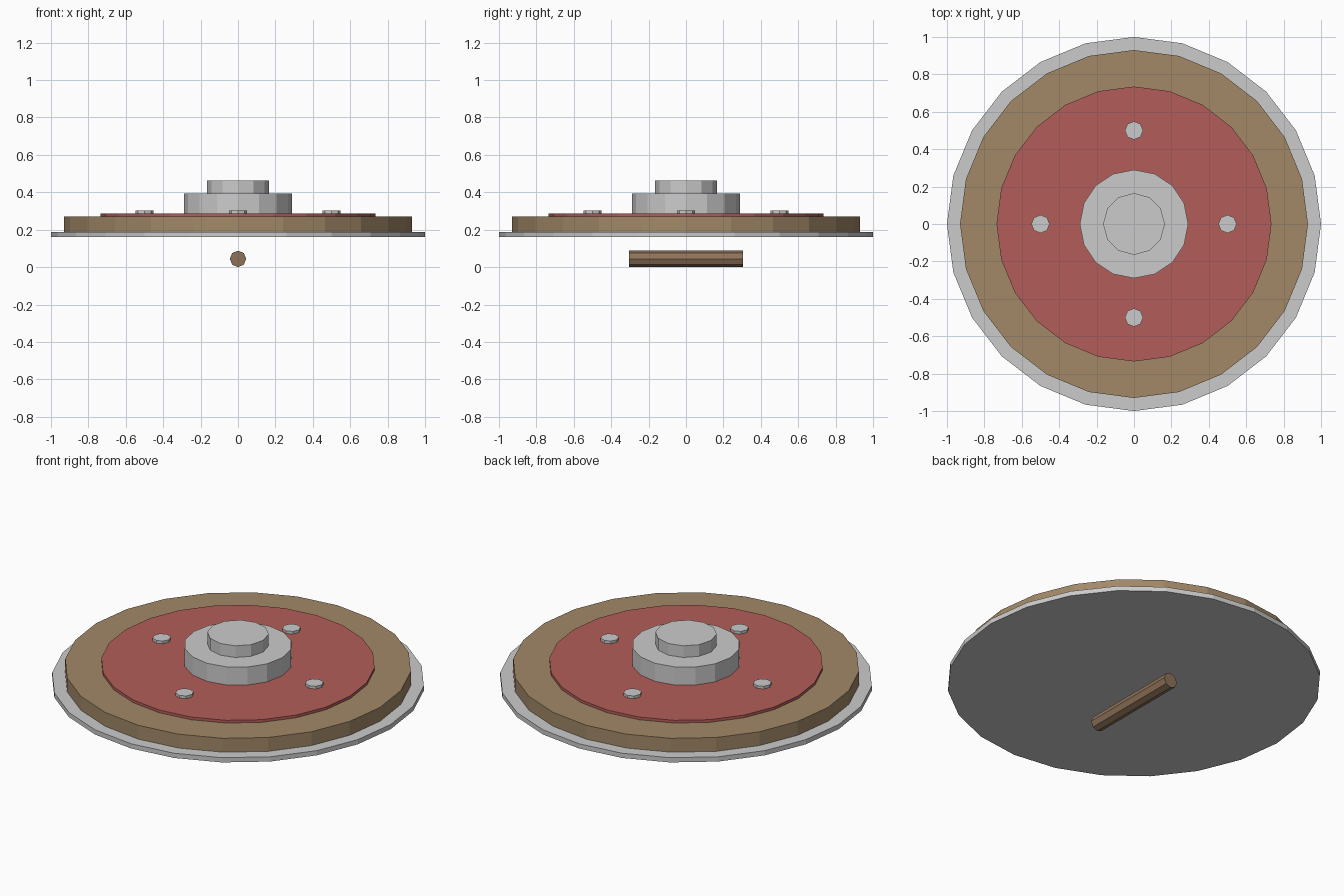
import bpy
from math import radians, sin, cos, pi

if "Cube" in bpy.data.objects:
    bpy.data.objects.remove(bpy.data.objects["Cube"])


def material(name, rgb):
    m = bpy.data.materials.new(name)
    m.diffuse_color = (*rgb, 1)
    m.use_nodes = True
    m.node_tree.nodes["Principled BSDF"].inputs["Base Color"].default_value = m.diffuse_color
    return m


tan = material("tan", (0.36, 0.25, 0.14))
red = material("red", (0.45, 0.11, 0.10))
wood = material("brown", (0.27, 0.17, 0.10))


def disc(name, sides, radius, z0, z1, mat=None, x=0, y=0):
    bpy.ops.mesh.primitive_cylinder_add(vertices=sides, radius=radius, depth=z1 - z0,
                                        location=(x, y, (z0 + z1) / 2))
    ob = bpy.context.object
    ob.name = name
    if mat:
        ob.data.materials.append(mat)
    return ob


# Stacked discs
disc("base_plate", 24, 1.0, 0.16, 0.188)
disc("body_ring", 24, 0.93, 0.188, 0.27, tan)
disc("top_plate", 24, 0.735, 0.27, 0.286, red)

# Centre hub and cap
disc("hub", 16, 0.29, 0.286, 0.393)
disc("hub_cap", 12, 0.165, 0.393, 0.462)

# Four bolts around the hub
for i in range(4):
    a = i * pi / 2
    disc(f"bolt_{i + 1}", 8, 0.049, 0.286, 0.302, None, 0.5 * cos(a), 0.5 * sin(a))

# Loose rod lying below, along y
r = 0.044
bpy.ops.mesh.primitive_cylinder_add(vertices=8, radius=r, depth=0.61,
                                    location=(0, 0, r), rotation=(radians(90), 0, 0))
rod = bpy.context.object
rod.name = "lower_rod"
rod.data.materials.append(wood)
